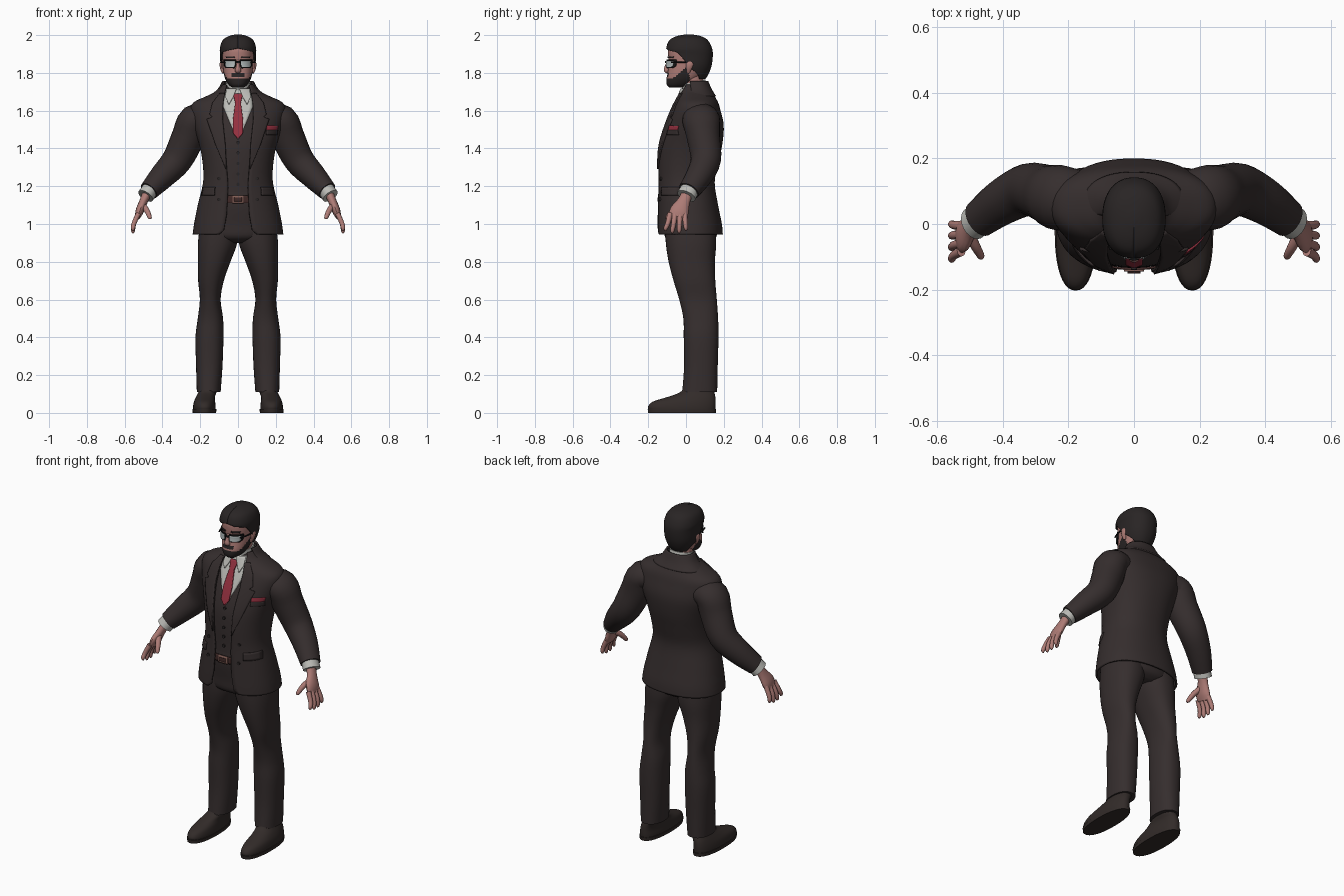
import bpy, bmesh, math
from mathutils import Vector

default_cube = bpy.data.objects.get("Cube")
if default_cube:
    bpy.data.objects.remove(default_cube, do_unlink=True)

POWER = 0.88  # roundness of horizontal body sections
SIDES = (("left", 1), ("right", -1))


def material(name, *color):
    mat = bpy.data.materials.new(name)
    mat.use_nodes = True
    mat.diffuse_color = (*color, 1)
    mat.node_tree.nodes["Principled BSDF"].inputs["Base Color"].default_value = (*color, 1)
    return mat


suit = material("dark suit cloth", .036, .027, .027)
skin = material("skin", .42, .2, .18)
shirt = material("pale shirt", .5, .5, .47)
red = material("red silk", .3, .03, .05)
hair_dark = material("dark hair", .022, .018, .018)
lens_grey = material("lens grey", .45, .5, .5)
black = material("black frame", .008, .008, .008)
leather = material("belt leather", .05, .022, .02)
brass = material("buckle metal", .22, .11, .09)
shoe_brown = material("shoe leather", .032, .024, .022)


def lerp_table(table, key):
    """Linear lookup in rows sorted by their first value."""
    for low, high in zip(table, table[1:]):
        if key <= high[0]:
            f = max(0, (key - low[0]) / (high[0] - low[0]))
            return [a + (b - a) * f for a, b in zip(low, high)]
    return list(table[-1])


def smooth_rows(rows, steps=4):
    """Catmull-Rom resampling of a few control rows."""
    out = []
    for i in range(len(rows) - 1):
        quad = [rows[max(i - 1, 0)], rows[i], rows[i + 1], rows[min(i + 2, len(rows) - 1)]]
        for s in range(steps):
            t = s / steps
            out.append([b + t * ((c - a) + t * ((2 * a - 5 * b + 4 * c - d)
                        + t * (3 * b - a - 3 * c + d))) / 2 for a, b, c, d in zip(*quad)])
    return out + [list(rows[-1])]


def skin_rings(name, rings, mat, closed=True, cap=True, thickness=0):
    """Bridge equal rings of points into one smooth object."""
    bm = bmesh.new()
    loops = [[bm.verts.new(p) for p in ring] for ring in rings]
    count = len(loops[0])
    for low, high in zip(loops, loops[1:]):
        for i in range(count if closed else count - 1):
            j = (i + 1) % count
            bm.faces.new((low[i], low[j], high[j], high[i]))
    if cap:
        bm.faces.new(loops[0])
        bm.faces.new(loops[-1])
    bmesh.ops.recalc_face_normals(bm, faces=bm.faces)
    mesh = bpy.data.meshes.new(name)
    bm.to_mesh(mesh)
    bm.free()
    mesh.shade_smooth()
    mesh.set_sharp_from_angle(angle=math.radians(45))
    mesh.materials.append(mat)
    obj = bpy.data.objects.new(name, mesh)
    bpy.context.collection.objects.link(obj)
    if thickness:
        solid = obj.modifiers.new("thickness", "SOLIDIFY")
        solid.thickness, solid.offset = thickness, 0
    return obj


def power(value):
    return math.copysign(abs(value) ** POWER, value)


def loft(name, rows, mat, side=1, opening=None, cap=True, thickness=0, count=40):
    """Horizontal sections: (z, centre x, half width, front y, back y)."""
    rings = []
    for z, cx, rx, front, back in smooth_rows(rows):
        start = opening(z, rx) if opening else 0
        span = 2 * math.pi - 2 * start
        ring = []
        for i in range(count):
            t = start + span * i / (count - 1 if opening else count)
            ring.append((side * (cx + rx * power(math.sin(t))),
                         (front + back) / 2 + (front - back) / 2 * power(math.cos(t)), z))
        rings.append(ring)
    return skin_rings(name, rings, mat, not opening, cap, thickness)


def tube(name, rows, mat, side=1, count=16):
    """Sections across a path: (x, y, z, radius along y, other radius)."""
    rows = smooth_rows(rows)
    rings = []
    for i, row in enumerate(rows):
        centre = Vector(row[:3])
        along = (Vector(rows[min(i + 1, len(rows) - 1)][:3])
                 - Vector(rows[max(i - 1, 0)][:3])).normalized()
        ref = Vector((1, 0, 0)) if abs(along.y) > .9 else Vector((0, 1, 0))
        u = (ref - along * ref.dot(along)).normalized()
        v = along.cross(u)
        ring = []
        for k in range(count):
            a = 2 * math.pi * k / count
            p = centre + u * math.cos(a) * row[3] + v * math.sin(a) * row[4]
            ring.append((side * p.x, p.y, p.z))
        rings.append(ring)
    return skin_rings(name, rings, mat)


def on_front(body, x, z, lift):
    """Point on the front of a lofted body, lifted forward."""
    _, _, rx, front, back = lerp_table(smooth_rows(body), z)
    s = min(abs(x) / rx, 1) ** (1 / POWER)
    y = (front + back) / 2 + (front - back) / 2 * math.sqrt(1 - s * s) ** POWER
    return (x, y - lift, z)


def plate(name, body, rows, mat, lift, side=1, thickness=.006):
    """Thin plate hugging a body front: rows of (z, inner x, outer x)."""
    rings = []
    for low, high in zip(rows, rows[1:]):
        for s in range(4 if high is not rows[-1] else 5):
            z, a, b = (p + (q - p) * s / 4 for p, q in zip(low, high))
            rings.append([on_front(body, side * (a + (b - a) * i / 8), z, lift) for i in range(9)])
    return skin_rings(name, rings, mat, False, False, thickness)


def button(name, body, x, z, lift):
    bpy.ops.mesh.primitive_cylinder_add(vertices=12, radius=.009, depth=.01,
                                        location=on_front(body, x, z, lift),
                                        rotation=(math.pi / 2, 0, 0))
    bpy.context.object.name = name
    bpy.context.object.data.materials.append(hair_dark)


# Jacket, open down the front, with the waistcoat inside it
jacket = [(.945, 0, .235, -.15, .19), (1, 0, .228, -.15, .185), (1.1, 0, .208, -.147, .165),
          (1.22, 0, .18, -.145, .147), (1.32, 0, .182, -.146, .165), (1.42, 0, .2, -.138, .187),
          (1.52, 0, .232, -.108, .195), (1.6, 0, .248, -.075, .178), (1.64, 0, .232, -.056, .166),
          (1.67, 0, .17, -.042, .15), (1.7, 0, .11, -.03, .133), (1.735, 0, .08, -.015, .115)]
edge = [(.945, .1), (.965, .075), (1.05, .06), (1.2, .052), (1.4, .068),
        (1.55, .082), (1.65, .08), (1.735, .06)]
loft("jacket", jacket, suit, cap=False, thickness=.01, count=56,
     opening=lambda z, rx: math.asin(min(1, lerp_table(edge, z)[1] / rx) ** (1 / POWER)))
waistcoat = [(1.17, 0, .17, -.134, .135)] + [
    (z, cx, rx - .012, front + .012, back - .012) for z, cx, rx, front, back in jacket[3:]]
loft("waistcoat", waistcoat, suit)
loft("jacket_collar", [(1.675, 0, .15, -.02, .155), (1.71, 0, .105, -.01, .133),
                       (1.755, 0, .078, -.01, .113)], suit, cap=False, thickness=.01,
     opening=lambda z, rx: math.radians(65))

# Shirt front, tie and belt
plate("shirt_front", waistcoat, [(1.45, -.004, .004), (1.54, -.045, .045), (1.62, -.078, .078),
                                 (1.715, -.07, .07)], shirt, .004)
plate("tie", waistcoat, [(1.453, -.003, .003), (1.48, -.025, .025), (1.55, -.027, .027),
                         (1.64, -.015, .015), (1.648, -.016, .016), (1.69, -.027, .027)],
      red, .012, thickness=.009)
tube("shirt_collar", [(0, .057, 1.67, .07, .072), (0, .04, 1.752, .064, .064)], shirt, count=28)
plate("belt", jacket, [(1.11, -.1, .1), (1.15, -.1, .1)], leather, -.009)
plate("belt_buckle", jacket, [(1.108, -.03, .03), (1.152, -.03, .03)], brass, -.004)
plate("buckle_centre", jacket, [(1.12, -.02, .02), (1.14, -.02, .02)], leather, .001)
for i in range(5):
    button(f"waistcoat_button_{i}", waistcoat, 0, 1.21 + i * .055, .002)

for label, side in SIDES:
    # Lapels, collar points and pockets
    plate(label + "_lapel", jacket, [(1.29, .06, .063), (1.42, .067, .118), (1.555, .081, .165),
                                     (1.565, .081, .135), (1.58, .08, .15), (1.64, .078, .135),
                                     (1.69, .07, .095)], suit, .009, side, .009)
    plate(label + "_collar_point", waistcoat, [(1.635, .046, .05), (1.67, .026, .066),
                                               (1.715, .008, .062)], shirt, .015, side)
    plate(label + "_hip_pocket", jacket, [(1.15, .125, .192), (1.195, .122, .183)], suit, .01, side, .009)
    for z in (1.13, 1.24):
        button(f"{label}_jacket_button_{z}", jacket, side * .1, z, .006)

    # Sleeve, cuff and hand
    tube(label + "_sleeve", [(.15, .075, 1.56, .085, .07), (.228, .08, 1.55, .1, .085),
                             (.264, .092, 1.46, .088, .088), (.322, .105, 1.34, .08, .08),
                             (.4, .068, 1.253, .07, .068), (.472, .015, 1.175, .058, .052)],
         suit, side, 24)
    tube(label + "_cuff", [(.465, .02, 1.183, .05, .044), (.489, .002, 1.148, .052, .045)],
         shirt, side, 20)
    tube(label + "_palm", [(.482, .005, 1.16, .03, .024), (.5, -.012, 1.12, .034, .022),
                           (.52, -.035, 1.07, .05, .022), (.532, -.045, 1.035, .044, .014)], skin, side)
    for i, finger in enumerate(("index", "middle", "ring", "little")):
        base, tip, drop = -.084 + .026 * i, -.108 + .036 * i, .012 * (i in (0, 3))
        tube(f"{label}_{finger}_finger", [(.527, base, 1.055, .015, .014),
                                          (.55, (base + tip) / 2, 1.005, .013, .013),
                                          (.556, tip, .965 + drop, .011, .011),
                                          (.553, tip, .952 + drop, .004, .004)], skin, side, 10)
    tube(label + "_thumb", [(.507, -.025, 1.105, .018, .016), (.482, -.07, 1.07, .015, .015),
                            (.467, -.098, 1.035, .011, .011), (.465, -.102, 1.026, .004, .004)],
         skin, side, 10)

    # Trouser leg and shoe
    loft(label + "_trouser_leg", [(.11, .155, .063, -.02, .165), (.25, .152, .07, -.01, .168),
                                  (.4, .151, .074, -.012, .172), (.5, .146, .067, -.014, .17),
                                  (.6, .147, .055, -.036, .163), (.7, .143, .068, -.066, .155),
                                  (.8, .126, .086, -.092, .153), (.9, .108, .104, -.107, .16),
                                  (1, .1, .1, -.11, .155)], suit, side)
    loft(label + "_shoe", [(.015, .178, .06, -.198, .155), (.035, .178, .06, -.2, .157),
                           (.06, .177, .056, -.175, .157), (.085, .172, .05, -.095, .155),
                           (.11, .162, .048, -.03, .15), (.14, .158, .045, -.01, .14)],
         shoe_brown, side)
    loft(label + "_sole", [(0, .178, .062, -.2, .158), (.02, .178, .064, -.203, .16)], shoe_brown, side)

    # Ear, brow and spectacles
    tube(label + "_ear", [(.076, .012, 1.8, .008, .008), (.086, .016, 1.825, .016, .009),
                          (.088, .02, 1.85, .02, .009), (.084, .02, 1.868, .008, .005)], skin, side, 12)
    tube(label + "_temple_arm", [(.07, -.078, 1.855, .004, .004), (.087, -.03, 1.857, .004, .004),
                                 (.088, .015, 1.857, .004, .004)], black, side, 8)

loft("trouser_hips", [(.9, 0, .09, -.06, .12), (.93, 0, .185, -.11, .16), (1, 0, .2, -.12, .165),
                      (1.1, 0, .19, -.134, .15), (1.18, 0, .16, -.13, .13)], suit)
plate("breast_pocket", jacket, [(1.472, .15, .205), (1.498, .15, .207)], suit, .01, thickness=.009)
plate("pocket_square", jacket, [(1.495, .152, .205), (1.52, .152, .212)], red, .009)

# Head, with the beard and moustache coloured by position
head = [(1.722, 0, .03, -.088, -.02), (1.738, 0, .05, -.102, .03), (1.77, 0, .068, -.103, .07),
        (1.81, 0, .077, -.095, .1), (1.85, 0, .08, -.09, .115), (1.89, 0, .083, -.094, .12),
        (1.93, 0, .08, -.092, .12), (1.97, 0, .055, -.06, .09), (1.985, 0, .02, -.02, .04)]
face = loft("head", head, skin, count=72)
face.data.materials.append(hair_dark)
for poly in face.data.polygons:
    x, y, z = poly.center
    beard = z < 1.772 + max(0, y + .07) * .75 and y < .02
    moustache = 1.784 < z < 1.797 and abs(x) < .034 and y < 0
    mouth = 1.766 < z < 1.784 and abs(x) < .022
    poly.material_index = int((beard or moustache) and not mouth)
tube("neck", [(0, .055, 1.68, .056, .058), (0, .02, 1.82, .06, .06)], skin, count=24)
tube("nose", [(0, -.088, 1.866, .008, .008), (0, -.1, 1.835, .012, .01),
              (0, -.103, 1.813, .014, .017), (0, -.093, 1.802, .006, .01)], skin)

# Hair, swept back from a straight hairline and round the ears
hairline = [(1.77, 130), (1.79, 118), (1.825, 92), (1.87, 78), (1.91, 62), (1.928, 0)]
loft("hair", [(1.77, 0, .064, -.09, .1), (1.8, 0, .078, -.095, .118), (1.84, 0, .088, -.095, .132),
              (1.89, 0, .091, -.1, .138), (1.93, 0, .092, -.101, .134), (1.97, 0, .078, -.085, .113),
              (1.99, 0, .05, -.05, .08), (1.999, 0, .016, -.005, .035)], hair_dark,
     thickness=.008, count=56, opening=lambda z, rx: math.radians(lerp_table(hairline, z)[1]))

for label, side in SIDES:
    plate(label + "_brow", head, [(1.878, .016, .06), (1.887, .02, .064)], hair_dark, .003, side)
    plate(label + "_frame", head, [(1.825, .02, .062), (1.835, .012, .07), (1.865, .01, .073),
                                   (1.87, .012, .073)], black, .01, side)
    plate(label + "_lens", head, [(1.83, .022, .059), (1.837, .017, .065), (1.862, .016, .067)],
          lens_grey, .014, side)
plate("bridge", head, [(1.853, -.014, .014), (1.862, -.014, .014)], black, .017)
